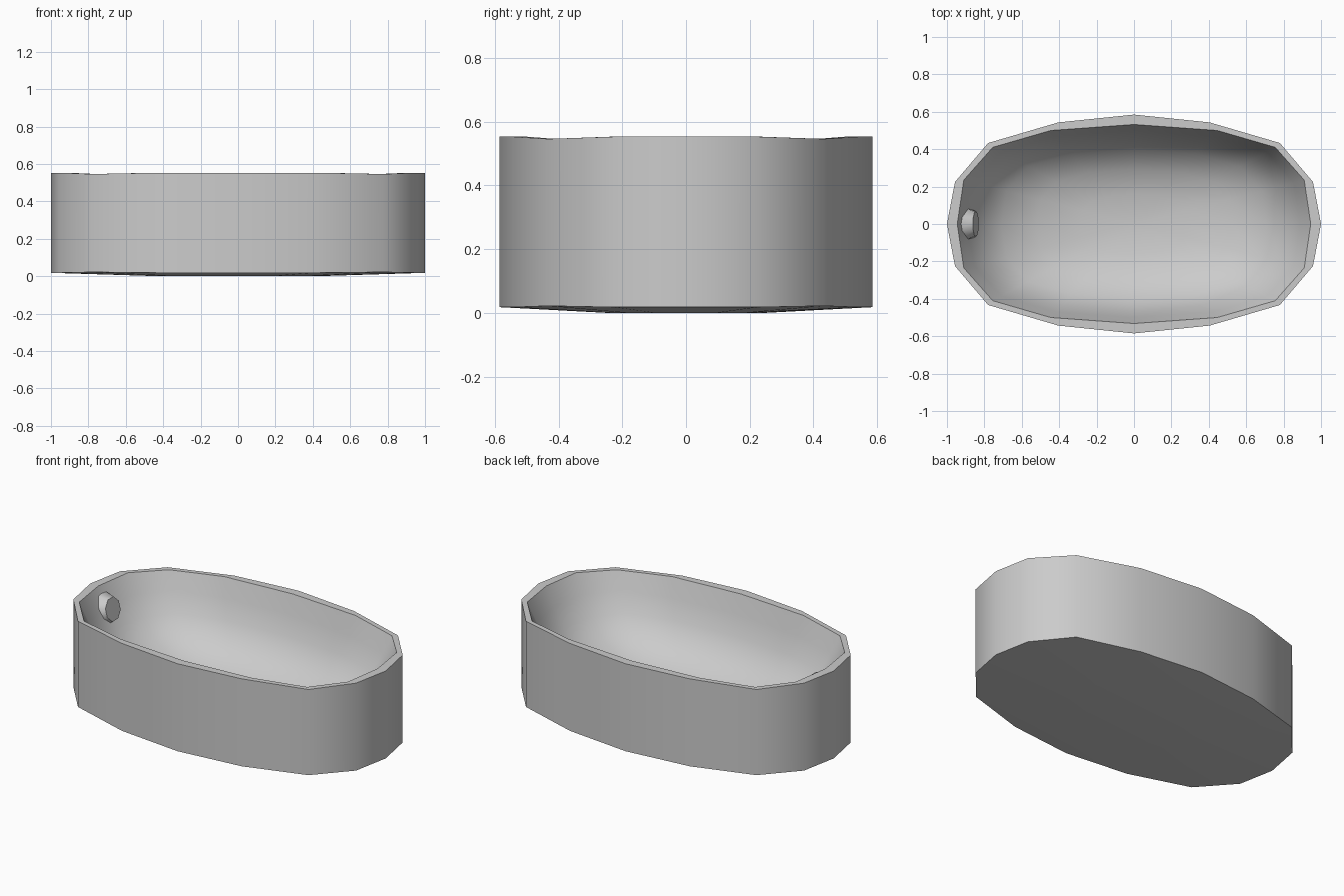
import bpy, bmesh, math
from mathutils import Matrix

if "Cube" in bpy.data.objects:
    bpy.data.objects.remove(bpy.data.objects["Cube"])


def outline(quarter):
    """Mirror five quarter points (+x end round to +y side) into a 16 point loop."""
    half = quarter + [(-x, y) for x, y in reversed(quarter[:-1])]
    return half + [(x, -y) for x, y in reversed(half[1:-1])]


def finish(bm, name, angle):
    bmesh.ops.recalc_face_normals(bm, faces=bm.faces)
    mesh = bpy.data.meshes.new(name)
    bm.to_mesh(mesh)
    bm.free()
    ob = bpy.data.objects.new(name, mesh)
    bpy.context.collection.objects.link(ob)
    bpy.ops.object.select_all(action='DESELECT')
    ob.select_set(True)
    bpy.context.view_layer.objects.active = ob
    bpy.ops.object.shade_smooth_by_angle(angle=math.radians(angle))
    return ob


outer = outline([(1, 0), (0.957, 0.225), (0.78, 0.433), (0.405, 0.543), (0, 0.585)])
inner = outline([(0.945, 0), (0.91, 0.235), (0.755, 0.41), (0.445, 0.5), (0, 0.532)])

# Tub: rings from underside, up the wall, over the rim and down the rounded bowl
bm = bmesh.new()


def ring(points, scale, z, dip=0.0):
    verts = []
    for i, (x, y) in enumerate(points):
        corner = i % 8 in (2, 6)
        verts.append(bm.verts.new((x * scale, y * scale, z + (dip if corner else 0))))
    return verts


rings = [
    ring(outer, 0.42, 0.0),
    ring(outer, 1.0, 0.018, 0.004),
    ring(outer, 1.0, 0.553, -0.007),
    ring(inner, 1.0, 0.553, -0.007),
]
for scale, z in [(0.94, 0.44), (0.87, 0.325), (0.75, 0.22), (0.55, 0.14), (0.3, 0.1)]:
    rings.append(ring(inner, scale, z))
for a, b in zip(rings, rings[1:]):
    for i in range(16):
        j = (i + 1) % 16
        bm.faces.new((a[i], a[j], b[j], b[i]))
bm.faces.new(rings[0])
centre = bm.verts.new((0, 0, 0.09))
for i in range(16):
    bm.faces.new((rings[-1][i], rings[-1][(i + 1) % 16], centre))
finish(bm, "tub", 40)

# Overflow knob on the inside of the left end, leaning with the wall
bm = bmesh.new()
bmesh.ops.create_cone(bm, cap_ends=True, segments=8, radius1=0.1, radius2=0.07,
                      depth=0.06,
                      matrix=Matrix.Translation((-0.875, 0, 0.43))
                      @ Matrix.Rotation(math.radians(76), 4, 'Y')
                      @ Matrix.Rotation(math.radians(22.5), 4, 'Z'))
finish(bm, "overflow_knob", 60)
